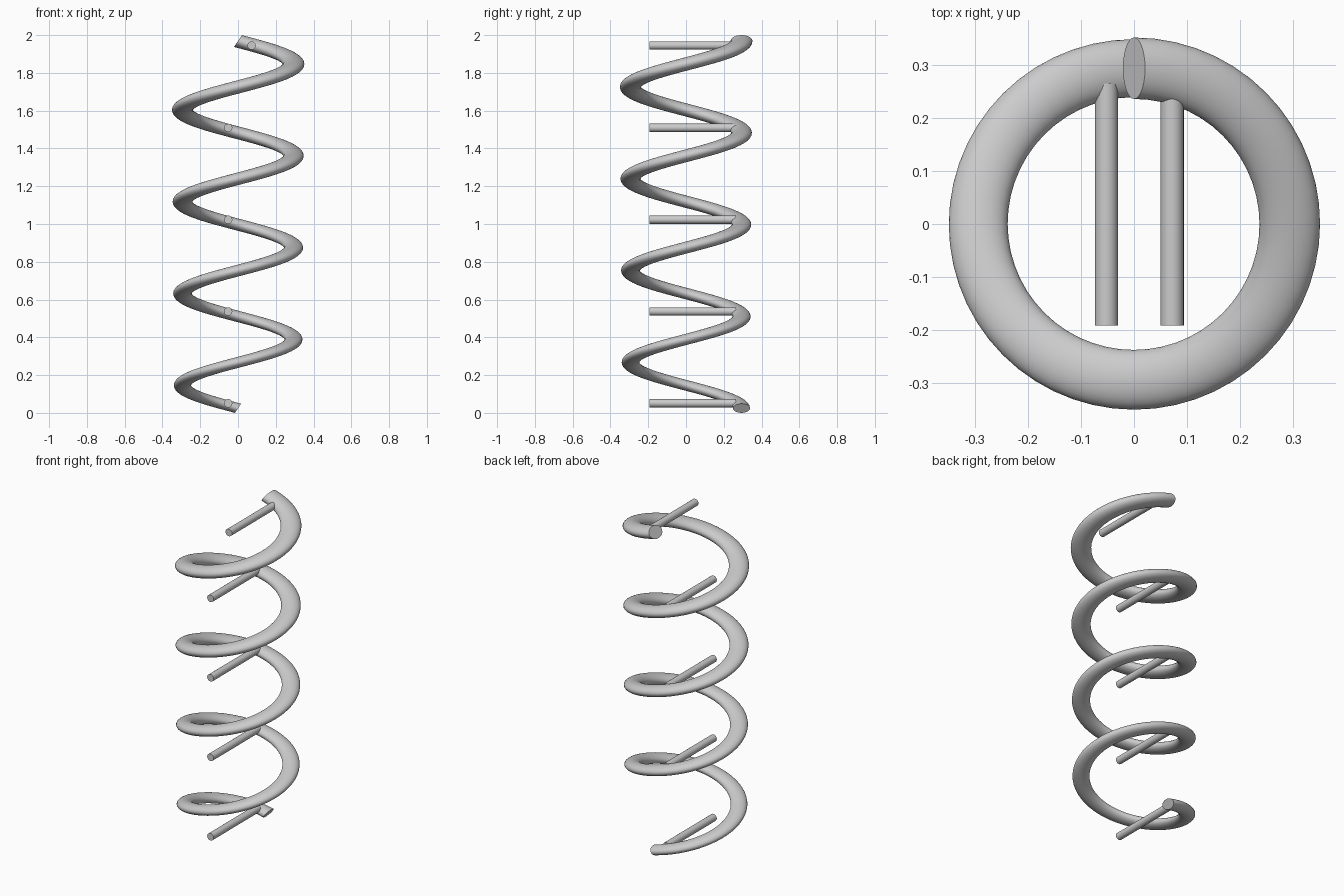
import bpy, bmesh
from math import sin, cos, pi
from mathutils import Vector

cube = bpy.data.objects.get("Cube")
if cube:
    bpy.data.objects.remove(cube)

TURNS, STEPS, SIDES = 4, 56, 28
COIL_RADIUS = 0.294
Z_START, Z_END = 0.0245, 1.9685
HALF_WIDTH_START, HALF_WIDTH_END = 0.045, 0.058


def add_object(name, bm):
    bmesh.ops.recalc_face_normals(bm, faces=bm.faces)
    mesh = bpy.data.meshes.new(name)
    bm.to_mesh(mesh)
    bm.free()
    obj = bpy.data.objects.new(name, mesh)
    bpy.context.collection.objects.link(obj)
    bpy.ops.object.select_all(action='DESELECT')
    obj.select_set(True)
    bpy.context.view_layer.objects.active = obj
    bpy.ops.object.shade_smooth_by_angle(angle=0.6)
    return obj


def coil_ring(bm, f):
    """One slanted elliptical section at fraction f along the coil."""
    t = f * TURNS * 2 * pi
    radial = Vector((-sin(t), cos(t), 0))
    tangent = Vector((-cos(t), -sin(t), 0))
    up = Vector((0, 0, 1))
    center = radial * COIL_RADIUS + up * (Z_START + f * (Z_END - Z_START))
    half = HALF_WIDTH_START + f * (HALF_WIDTH_END - HALF_WIDTH_START)
    slant = up * 0.54 - tangent * 0.36
    angles = [2 * pi * i / SIDES for i in range(SIDES)]
    return [bm.verts.new(center + half * (radial * cos(a) + slant * sin(a)))
            for a in angles]


# Spiral coil, slightly thicker towards the top
bm = bmesh.new()
count = TURNS * STEPS
rings = [coil_ring(bm, i / count) for i in range(count + 1)]
for low, high in zip(rings, rings[1:]):
    for i in range(SIDES):
        j = (i + 1) % SIDES
        bm.faces.new((low[i], low[j], high[j], high[i]))
bm.faces.new(rings[0])
bm.faces.new(rings[-1])
add_object("spiral_coil", bm)


# Straight rods reaching forward from the back of the coil
def add_rod(name, x, z, front=-0.192, back=0.265, radius=0.022):
    bm = bmesh.new()
    bmesh.ops.create_cone(bm, cap_ends=True, segments=24, radius1=radius,
                          radius2=radius, depth=back - front)
    obj = add_object(name, bm)
    obj.rotation_euler.x = pi / 2
    obj.location = (x, (front + back) / 2, z)


for n in range(TURNS):
    add_rod(f"rod_{n + 1}", -0.052, 0.051 + n * 0.486)
add_rod("top_rod", 0.072, 1.945)
